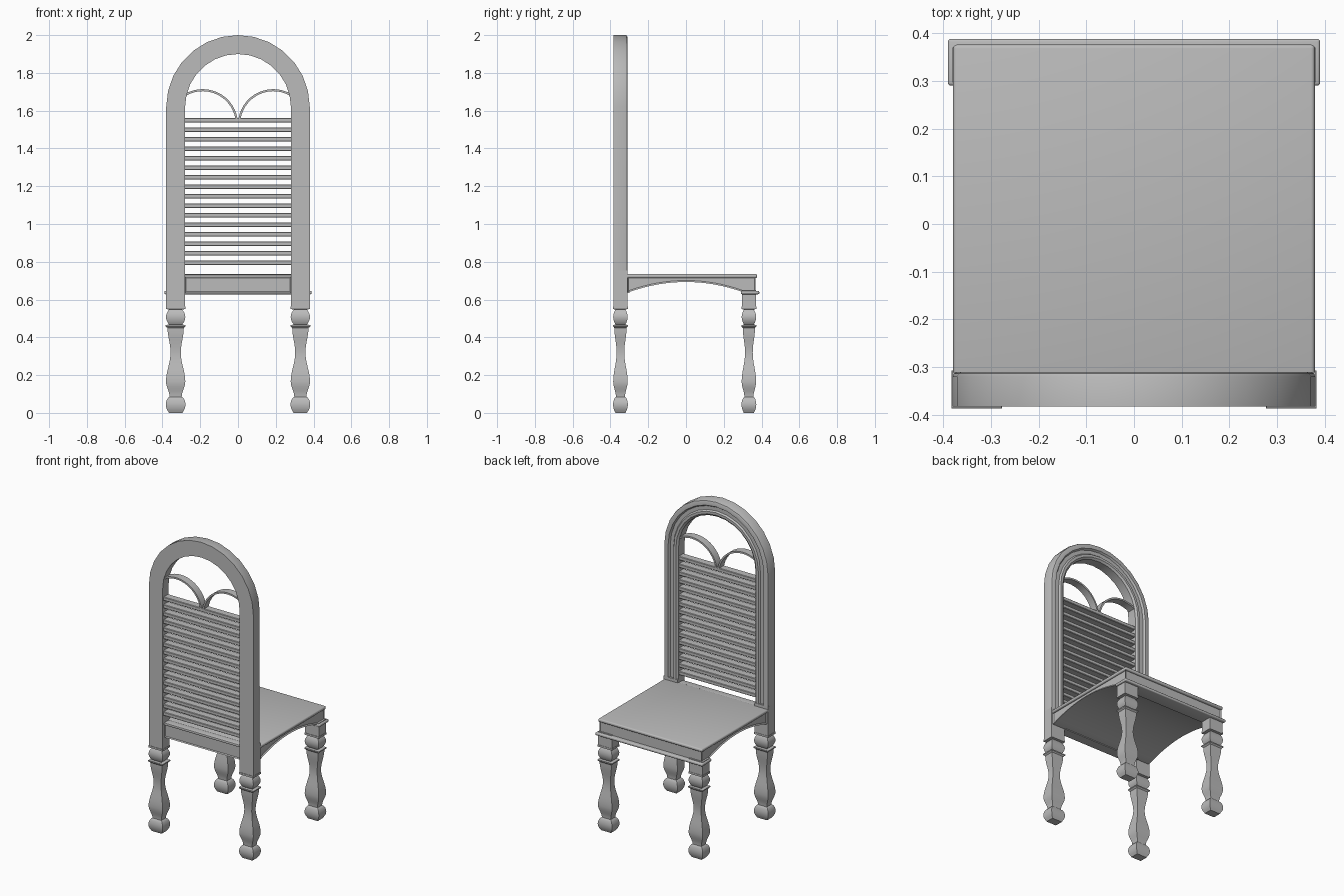
import bpy, bmesh, math
from mathutils import Vector

cube = bpy.data.objects.get("Cube")
if cube:
    bpy.data.objects.remove(cube, do_unlink=True)

GREY = (0.5, 0.5, 0.5, 1)
grey = bpy.data.materials.new("plain grey")
grey.use_nodes = True
grey.diffuse_color = GREY
grey.node_tree.nodes["Principled BSDF"].inputs["Base Color"].default_value = GREY


def finish(name, bm):
    bmesh.ops.recalc_face_normals(bm, faces=bm.faces)
    mesh = bpy.data.meshes.new(name)
    bm.to_mesh(mesh)
    bm.free()
    mesh.materials.append(grey)
    obj = bpy.data.objects.new(name, mesh)
    bpy.context.collection.objects.link(obj)
    bpy.ops.object.select_all(action='DESELECT')
    obj.select_set(True)
    bpy.context.view_layer.objects.active = obj
    bpy.ops.object.shade_smooth_by_angle(angle=math.radians(32))
    return obj


def loft(rings):
    """Join matching rings of points into a closed, capped solid."""
    bm = bmesh.new()
    loops = [[bm.verts.new(p) for p in ring] for ring in rings]
    n = len(loops[0])
    for a, b in zip(loops, loops[1:]):
        for i in range(n):
            j = (i + 1) % n
            bm.faces.new((a[i], a[j], b[j], b[i]))
    bm.faces.new(loops[0])
    bm.faces.new(loops[-1])
    bmesh.ops.recalc_face_normals(bm, faces=bm.faces)
    bm.normal_update()
    return bm


def block(lo, hi, bevel=0.0, segments=2):
    lo, hi = Vector(lo), Vector(hi)
    bm = bmesh.new()
    bmesh.ops.create_cube(bm, size=1)
    for v in bm.verts:
        v.co = Vector([(a + b) / 2 + c * (b - a) for a, b, c in zip(lo, hi, v.co)])
    if bevel:
        bmesh.ops.bevel(bm, geom=bm.edges[:], offset=bevel, segments=segments,
                        profile=0.5, affect='EDGES')
    bm.normal_update()
    return bm


def sink_panels(bm, rule, border, depth):
    faces = [f for f in bm.faces if rule(f.normal)]
    bmesh.ops.inset_individual(bm, faces=faces, thickness=border, depth=-depth)


def swell(z0, z1, narrow, wide, steps=10):
    """Rounded bulge between two heights."""
    return [(z0 + (z1 - z0) * i / steps,
             narrow + (wide - narrow) * math.sin(math.pi * i / steps) ** 0.8)
            for i in range(steps + 1)]


def ease(z0, z1, w0, w1, steps=6):
    """Soft S-shaped change of width."""
    return [(z0 + (z1 - z0) * i / steps,
             w0 + (w1 - w0) * (1 - math.cos(math.pi * i / steps)) / 2)
            for i in range(1, steps + 1)]


# Square turned legs: foot, vase, collar, ball and collar
LEG = [(0, 0.036)] + swell(0.008, 0.08, 0.04, 0.052)
LEG += [(0.085, 0.032)] + ease(0.085, 0.165, 0.032, 0.051)
LEG += ease(0.165, 0.32, 0.051, 0.027, 8) + ease(0.32, 0.45, 0.027, 0.043)
LEG += [(0.458, 0.053), (0.465, 0.053), (0.468, 0.034)]
LEG += swell(0.468, 0.547, 0.034, 0.051) + [(0.55, 0.052), (0.562, 0.052)]

BACK_Y, FRONT_Y, LEG_X = -0.347, 0.333, 0.33
for side, sx in (("left", 1), ("right", -1)):
    for end, cy in (("back", BACK_Y), ("front", FRONT_Y)):
        cx = sx * LEG_X
        rings = [[(cx + a * w, cy + b * w * 0.75, z)
                  for a, b in ((-1, -1), (1, -1), (1, 1), (-1, 1))] for z, w in LEG]
        finish(f"{end}_{side}_leg", loft(rings))
        top = 0.755 if end == "back" else 0.65
        finish(f"{end}_{side}_post",
               block((cx - 0.05, cy - 0.036, 0.56), (cx + 0.05, cy + 0.037, top)))

# Arched back frame with a channel along its inner side
SECTION = [(0, -0.383), (0, -0.32), (0.003, -0.313), (0.01, -0.31), (0.032, -0.31),
           (0.04, -0.322), (0.064, -0.322), (0.072, -0.312), (0.088, -0.312),
           (0.1, -0.322), (0.1, -0.383)]
SPRING, RADIUS, STEPS = 1.62, 0.38, 14
stations = [(0, 0.755)] + [(math.pi * i / STEPS, SPRING) for i in range(STEPS + 1)]
stations.append((math.pi, 0.755))
finish("back_frame", loft([[((RADIUS - w) * math.cos(t), y, base + (RADIUS - w) * math.sin(t))
                            for w, y in SECTION] for t, base in stations]))

# Back slats
for i in range(16):
    z = 0.794 + i * 0.0504
    finish(f"back_slat_{i + 1}",
           block((-0.285, -0.375, z - 0.012), (0.285, -0.325, z + 0.012), 0.003, 1))

# Pair of thin arches above the slats
for side, sx in (("left", 1), ("right", -1)):
    rings = []
    for i in range(15):
        t = math.radians(8 + 114 * i / 14)
        rings.append([(sx * (0.187 - r * math.cos(t)), y, 1.527 + r * math.sin(t))
                      for r, y in ((0.176, -0.375), (0.187, -0.375),
                                   (0.187, -0.325), (0.176, -0.325))])
    finish(f"{side}_small_arch", loft(rings))

# Seat body with a vaulted underside and sunk panels
outline = [(-0.31, 0.722), (-0.31, 0.64)]
for i in range(17):
    u = -1 + i / 8
    outline.append((0.3 * u, 0.64 + 0.053 * (1 - u * u)))
outline += [(0.368, 0.64), (0.368, 0.722)]
body = loft([[(x, y, z) for y, z in outline] for x in (-0.373, 0.373)])
sink_panels(body, lambda n: abs(n.x) > 0.9 or n.y > 0.9, 0.008, 0.006)
finish("seat_body", body)

# Rail joining the back posts
rail = block((-0.282, -0.365, 0.635), (0.282, -0.3, 0.722))
sink_panels(rail, lambda n: n.y < -0.9, 0.01, 0.005)
finish("back_rail", rail)
finish("back_rail_cap", block((-0.282, -0.37, 0.716), (0.282, -0.3, 0.733), 0.006))

# Seat top and front moulding
finish("seat_top", block((-0.379, -0.325, 0.714), (0.379, 0.376, 0.735), 0.008, 3))
finish("front_moulding", block((-0.39, 0.29, 0.628), (0.39, 0.388, 0.646), 0.006, 3))
